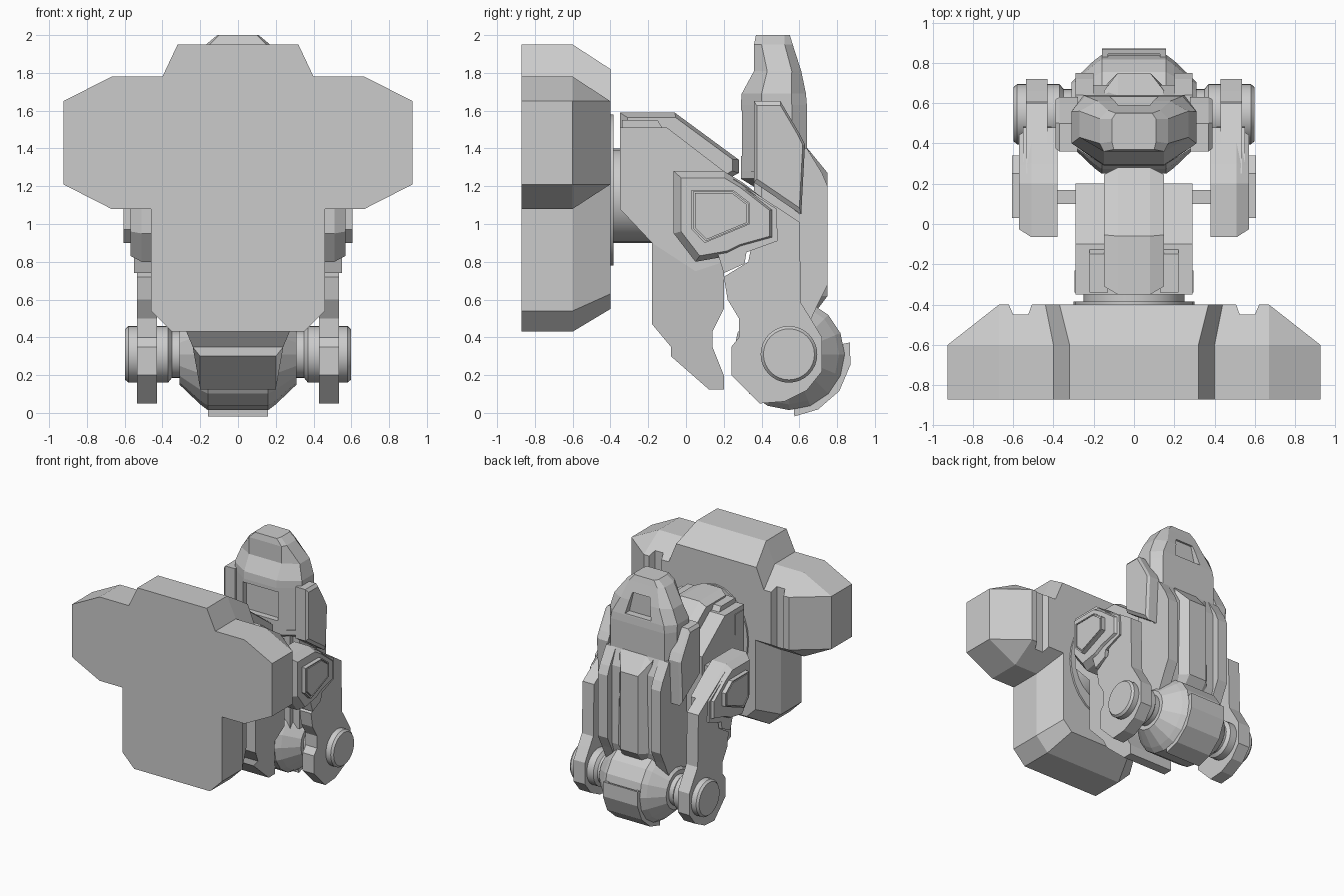
import bpy, bmesh, math
from mathutils import Vector

if "Cube" in bpy.data.objects:
    bpy.data.objects.remove(bpy.data.objects["Cube"])

grey = bpy.data.materials.new("light_grey")
grey.diffuse_color = (0.6, 0.6, 0.6, 1)
grey.use_nodes = True
grey.node_tree.nodes["Principled BSDF"].inputs["Base Color"].default_value = grey.diffuse_color


def make(name, rings, cap=True, smooth=False):
    """Skin a list of equally long closed point rings."""
    bm = bmesh.new()
    vs = [[bm.verts.new(p) for p in r] for r in rings]
    n = len(rings[0])
    for a, b in zip(vs, vs[1:]):
        for i in range(n):
            bm.faces.new((a[i], a[(i + 1) % n], b[(i + 1) % n], b[i]))
    if cap:
        bm.faces.new(vs[0][::-1])
        bm.faces.new(vs[-1])
    bmesh.ops.recalc_face_normals(bm, faces=bm.faces)
    me = bpy.data.meshes.new(name)
    bm.to_mesh(me)
    bm.free()
    me.materials.append(grey)
    ob = bpy.data.objects.new(name, me)
    bpy.context.collection.objects.link(ob)
    if smooth:
        bpy.context.view_layer.objects.active = ob
        ob.select_set(True)
        bpy.ops.object.shade_smooth_by_angle(angle=math.radians(32))
        ob.select_set(False)
    return ob


def mirror(ob):
    ob.modifiers.new("mirror", 'MIRROR')
    return ob


def side(name, prof, *xs):
    """Extrude a (y, z) profile through the given x values."""
    return make(name, [[(x, y, z) for y, z in prof] for x in xs])


def scaled(prof, s):
    cy = sum(p[0] for p in prof) / len(prof)
    cz = sum(p[1] for p in prof) / len(prof)
    return [(cy + (y - cy) * s, cz + (z - cz) * s) for y, z in prof]


def chamfered(name, prof, x0, x1, inset=0.03, s=0.88):
    """Extruded profile whose outer side is smaller."""
    return make(name, [[(x0, y, z) for y, z in prof],
                       [(x1 - inset, y, z) for y, z in prof],
                       [(x1, y, z) for y, z in scaled(prof, s)]])


def box(name, x0, x1, y0, y1, z0, z1):
    return side(name, [(y0, z0), (y1, z0), (y1, z1), (y0, z1)], x0, x1)


def cut(ob, cutter):
    m = ob.modifiers.new("cut", 'BOOLEAN')
    m.operation = 'DIFFERENCE'
    m.solver = 'EXACT'
    m.object = cutter
    cutter.hide_render = True
    cutter.hide_viewport = True


def turned(name, prof, cy, cz, n=32, smooth=True):
    """Lathe (x, radius) pairs about an axle along x."""
    return make(name, [[(x, cy + r * math.cos(i * math.tau / n),
                         cz + r * math.sin(i * math.tau / n)) for i in range(n)]
                       for x, r in prof], smooth=smooth)


# Large front shield: T outline, tapered towards its back
def outline(half, y):
    return [(x, y, z) for x, z in half] + [(-x, y, z) for x, z in reversed(half)]


front = [(.32, 1.95), (.40, 1.78), (.67, 1.78), (.925, 1.65), (.925, 1.21),
         (.67, 1.08), (.46, 1.08), (.46, .54), (.35, .43)]
back = [(.37, 1.82), (.44, 1.65), (.67, 1.65), (.67, 1.65), (.67, 1.21),
        (.67, 1.21), (.36, 1.21), (.36, .63), (.28, .55)]
shield = make("shield", [outline(front, -.87), outline(front, -.60), outline(back, -.40)])
slot = make("shield_slot_cutter", [[(.50, -.38, z), (.63, -.38, z), (.60, -.45, z), (.525, -.45, z)]
                                   for z in (1.0, 1.9)])
cut(shield, mirror(slot))


# Round mount between shield and torso
def y_disc(name, r0, r1, y0, y1, cz, n=24):
    return make(name, [[(r * math.cos(i * math.tau / n), y, cz + r * math.sin(i * math.tau / n))
                        for i in range(n)] for r, y in ((r0, y0), (r1, y1))], smooth=True)


y_disc("mount_plate", .40, .40, -.41, -.385, 1.18).scale.x = .75
y_disc("mount_shaft", .25, .25, -.40, -.10, 1.15)

# Torso: stepped layers across the width
torso = [(-.35, 1.51), (-.10, 1.51), (.20, 1.28), (.20, .80), (.05, .75), (-.18, .90), (-.35, 1.08)]
side("torso", torso, -.29, .29)
ridge = [(-.35, 1.59), (-.06, 1.59), (.28, 1.34), (.28, 1.27), (.15, 1.2), (-.35, 1.2)]
make("torso_ridge", [[(x, y, z) for y, z in scaled(ridge, s)]
                     for x, s in ((-.15, .88), (-.08, 1), (.08, 1), (.15, .88))])
mirror(side("torso_shoulder_block", [(-.34, 1.55), (-.15, 1.55), (-.12, 1.50), (-.12, 1.3), (-.34, 1.3)],
            .13, .22))
mirror(box("torso_side_vent", .27, .295, -.34, -.23, 1.30, 1.47))

# Hooked claw below the torso, narrower towards the tip
claw = [(-.18, .92), (-.18, .47), (-.08, .35), (-.08, .30), (.12, .125), (.20, .125), (.20, .20),
        (.14, .35), (.14, .43), (.20, .55), (.20, .85)]
width = lambda z: .20 if z < .34 else (.24 if z < .45 else .29)
make("claw", [[(s * width(z), y, z) for y, z in claw] for s in (-1, 1)])

# Shoulder armour with raised, framed panels
shoulder = [(-.065, 1.28), (.20, 1.28), (.30, 1.22), (.48, 1.08), (.48, .92), (.30, .87),
            (.22, .83), (.05, .80), (-.065, .95)]
mirror(box("shoulder_joint", .25, .42, .10, .17, .95, 1.2))
mirror(chamfered("shoulder", shoulder, .38, .57, .06, .86))
panel = [(.03, 1.18), (.25, 1.18), (.34, 1.11), (.34, 1.00), (.10, .90), (.03, .97)]
pad = mirror(side("shoulder_pad", panel, .52, .605))
for i, s in enumerate((.93,)):
    groove = mirror(side("pad_groove_cutter", scaled(panel, s), .59, .63))
    cut(pad, groove)
mirror(side("shoulder_pad_centre", scaled(panel, .88), .53, .605))

# Arms reaching down to the axle
arm = [(.25, 1.24), (.48, 1.09), (.60, 1.01), (.61, .58), (.66, .50), (.72, .40), (.72, .22), (.64, .12),
       (.52, .06), (.39, .05), (.24, .20), (.24, .35), (.28, .40), (.28, .50),
       (.22, .60), (.20, .72), (.33, .80), (.36, .95)]
mirror(side("arm", arm, .43, .535))
mirror(side("arm_armour", [(.26, 1.22), (.48, 1.08), (.485, .91), (.32, .85), (.31, .79), (.20, .74), (.15, .9)],
            .41, .55))

# Axle drum with necks and hubs
AY, AZ = .545, .31
turned("drum", [(-.31, .16), (-.20, .265), (-.16, .295), (.16, .295), (.20, .265), (.31, .16)],
       AY, AZ, 16, False)
turned("axle", [(-.5, .125), (.5, .125)], AY, AZ)
mirror(turned("axle_flange", [(.35, .125), (.37, .15), (.43, .15), (.43, .12)], AY, AZ))
mirror(turned("hub", [(.50, .15), (.58, .15), (.597, .135)], AY, AZ))

# Raised tread armour around the lower back of the drum
angles = [math.radians(a) for a in (-85, -62, -36, -10, 11)]
tread = [(AY + r * math.cos(a), AZ + r * math.sin(a))
         for r, seq in ((.33, angles), (.24, angles[::-1])) for a in seq]
treadob = side("drum_tread", tread, -.16, .16)
cut(treadob, box("tread_cutter", -.13, .13, .81, .845, .30, .5))

# Rear body with central ridge and side rails
side("rear_body", [(.36, 1.4), (.64, 1.4), (.69, 1.27), (.69, .62), (.64, .45), (.36, .40)], -.23, .23)
make("rear_ridge", [[(x, y, z) for y, z in p] for x, p in (
    (-.15, [(.60, 1.42), (.66, 1.38), (.68, .62), (.60, .45)]),
    (-.08, [(.60, 1.45), (.75, 1.27), (.75, .62), (.60, .42)]),
    (.08, [(.60, 1.45), (.75, 1.27), (.75, .62), (.60, .42)]),
    (.15, [(.60, 1.42), (.66, 1.38), (.68, .62), (.60, .45)]))])
mirror(side("rear_rail", [(.40, 1.4), (.64, 1.4), (.72, 1.27), (.75, 1.20), (.75, .68), (.70, .58), (.64, .45),
                          (.40, .45)], .20, .29))


# Head: arched shell narrowing to the crown
def plan(z, y0, ym, y1, w, wf, wb):
    half = [(wf, y0), (w, ym), (w, (ym + y1) / 2 + .04), (wb, y1)]
    return [(x, y, z) for x, y in half] + [(-x, y, z) for x, y in half[::-1]]


head = make("head", [plan(1.27, .29, .40, .64, .31, .15, .25), plan(1.63, .29, .40, .64, .31, .15, .25),
                     plan(1.69, .295, .40, .635, .31, .15, .24), plan(1.81, .36, .43, .61, .27, .15, .18),
                     plan(1.95, .36, .40, .565, .17, .15, .13), plan(2.0, .37, .41, .55, .11, .10, .09)])
cut(head, box("visor_cutter", -.16, .16, .25, .34, 1.36, 1.60))
crest = make("crest_cutter", [[(-a, y, z0), (a, y, z0), (b, y, z1), (-b, y, z1)]
                              for y, a, b, z0, z1 in ((.575, .12, .08, 1.70, 1.87), (.75, .12, .08, 1.70, 1.87))])
cut(head, crest)

# Slanted jaw and cheek plates
jaw = [(.29, 1.28), (.62, 1.28), (.60, 1.05), (.29, 1.24)]
make("jaw", [[(x, y + dy, z) if y < .4 else (x, y, z) for y, z in jaw]
             for x, dy in ((-.31, .10), (-.15, 0), (.15, 0), (.31, .10))])
mirror(chamfered("cheek_plate", [(.36, 1.65), (.50, 1.65), (.60, 1.48), (.63, 1.42), (.61, 1.05), (.36, 1.22)],
                 .28, .39, .02, .9))
